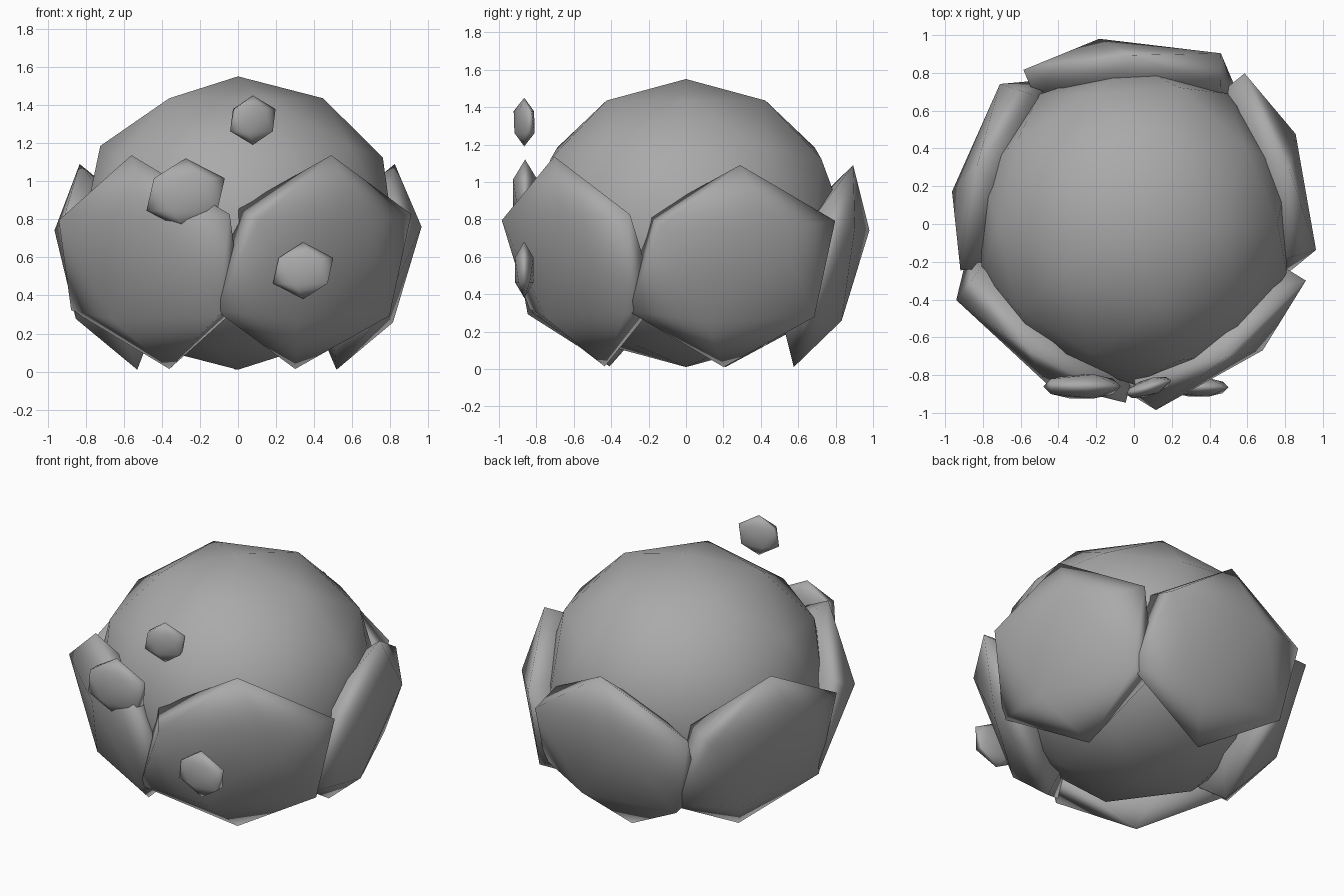
import bpy
from math import radians

old = bpy.data.objects.get("Cube")
if old:
    bpy.data.objects.remove(old, do_unlink=True)

# One plain grey material
grey = bpy.data.materials.new("grey")
grey.use_nodes = True
colour = (0.4, 0.4, 0.4, 1)
grey.diffuse_color = colour
grey.node_tree.nodes["Principled BSDF"].inputs["Base Color"].default_value = colour


def blob(name, centre, size, subdivisions=1, yaw=0, tilt=0):
    """Smooth-shaded low-poly ball, scaled and turned into place."""
    bpy.ops.mesh.primitive_ico_sphere_add(
        subdivisions=subdivisions, radius=1, location=centre,
        rotation=(radians(tilt), 0, radians(yaw)))
    obj = bpy.context.object
    obj.name = name
    obj.scale = size
    obj.data.materials.append(grey)
    bpy.ops.object.shade_smooth()
    return obj


# Round body
blob("body", (0, 0, 0.78), (0.85, 0.85, 0.77), subdivisions=2)

# Five flattened petals leaning outwards around the body: centre, facing angle, size
front_size = (0.645, 0.21, 0.585)
side_size = (0.62, 0.21, 0.563)
petals = {
    "front_left_petal": ((0.395, -0.57, 0.575), 305, front_size),
    "front_right_petal": ((-0.46, -0.54, 0.575), 233, front_size),
    "left_petal": ((0.67, 0.245, 0.55), 16, side_size),
    "right_petal": ((-0.68, 0.26, 0.55), 162, side_size),
    "back_petal": ((-0.01, 0.735, 0.55), 89, front_size[:2] + side_size[2:]),
}
for name, (centre, facing, size) in petals.items():
    blob(name, centre, size, yaw=facing + 90, tilt=16.4)

# Small flat pods floating at the front
blob("upper_pod", (0.078, -0.865, 1.32), (0.14, 0.05, 0.13), yaw=18)
blob("middle_pod", (-0.275, -0.86, 0.93), (0.23, 0.075, 0.19))
blob("lower_pod", (0.342, -0.865, 0.53), (0.177, 0.058, 0.15))
